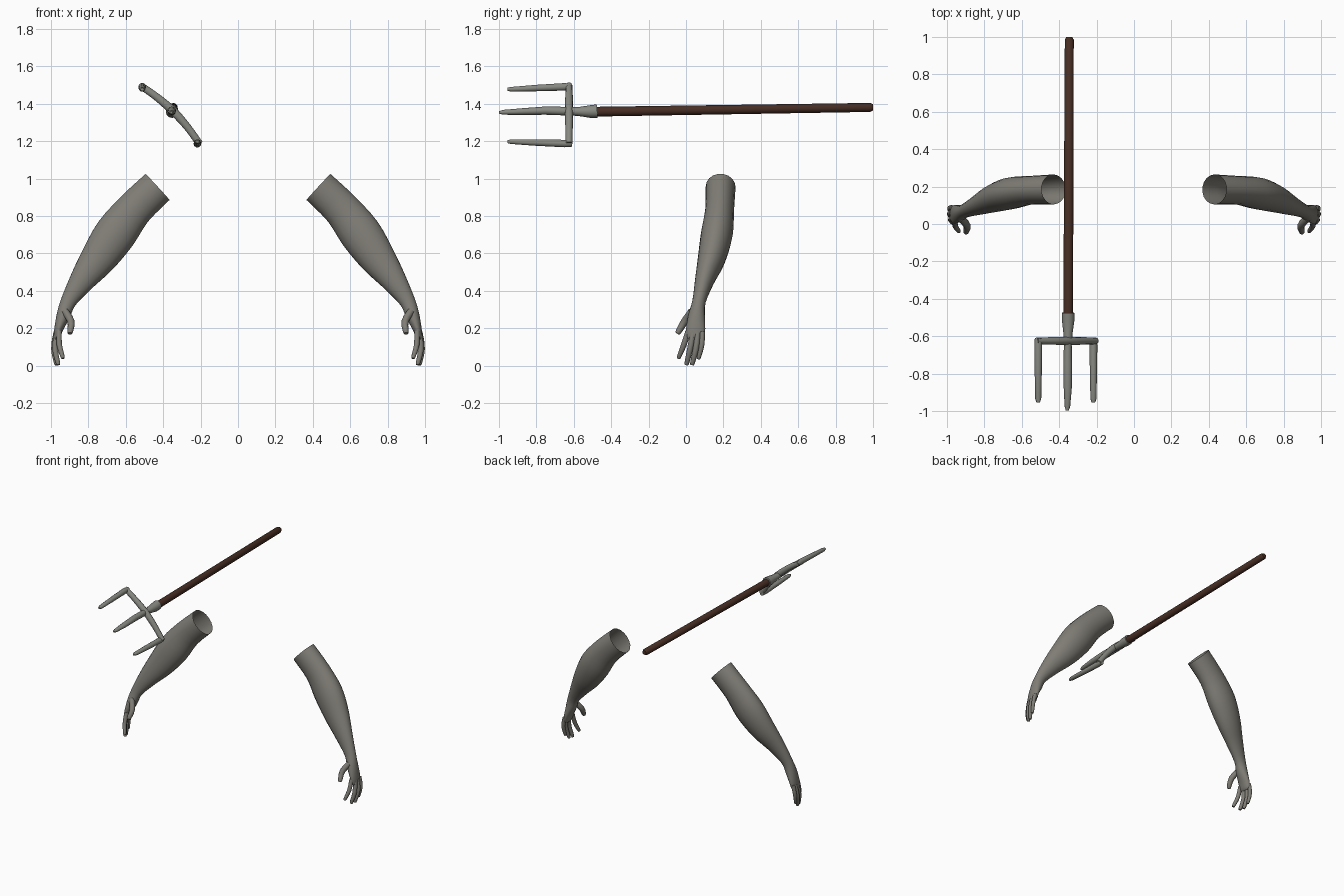
import bpy, bmesh, math
from mathutils import Vector

if "Cube" in bpy.data.objects:
    bpy.data.objects.remove(bpy.data.objects["Cube"])


def material(name, rgb):
    m = bpy.data.materials.new(name)
    m.diffuse_color = (*rgb, 1)
    m.use_nodes = True
    m.node_tree.nodes["Principled BSDF"].inputs["Base Color"].default_value = m.diffuse_color
    return m


SKIN = material("grey skin", (0.215, 0.205, 0.18))
IRON = material("grey iron", (0.25, 0.25, 0.225))
WOOD = material("dark brown wood", (0.065, 0.028, 0.018))


def spline(rows, steps):
    """Catmull-Rom sampling of rows of numbers."""
    out = []
    for i in range(len(rows) - 1):
        p = [rows[max(i - 1, 0)], rows[i], rows[i + 1], rows[min(i + 2, len(rows) - 1)]]
        for s in range(steps):
            t = s / steps
            out.append([0.5 * (2 * b + (c - a) * t + (2 * a - 5 * b + 4 * c - d) * t * t
                               + (3 * b - a - 3 * c + d) * t ** 3) for a, b, c, d in zip(*p)])
    return out + [list(rows[-1])]


def tube(bm, rows, ref, sides=12, steps=1, cap_start=True):
    """Loft ellipses; row = x, y, z, radius along ref, radius across."""
    rows = spline(rows, steps)
    pts = [Vector(r[:3]) for r in rows]
    rings = []
    for i, (p, r) in enumerate(zip(pts, rows)):
        t = (pts[min(i + 1, len(pts) - 1)] - pts[max(i - 1, 0)]).normalized()
        a = (Vector(ref) - t * t.dot(Vector(ref))).normalized()
        b = t.cross(a)
        rings.append([bm.verts.new(p + a * r[3] * math.cos(k * math.tau / sides)
                                   + b * r[4] * math.sin(k * math.tau / sides))
                      for k in range(sides)])
    for lo, hi in zip(rings, rings[1:]):
        for k in range(sides):
            n = (k + 1) % sides
            bm.faces.new((lo[k], lo[n], hi[n], hi[k]))
    bm.faces.new(rings[-1])
    if cap_start:
        bm.faces.new(rings[0][::-1])


def finish(bm, name, mat, angle=50):
    me = bpy.data.meshes.new(name)
    bm.to_mesh(me)
    bm.free()
    ob = bpy.data.objects.new(name, me)
    bpy.context.collection.objects.link(ob)
    me.materials.append(mat)
    bpy.ops.object.select_all(action='DESELECT')
    ob.select_set(True)
    bpy.context.view_layer.objects.active = ob
    bpy.ops.object.shade_smooth_by_angle(angle=math.radians(angle))
    return ob


# Arm from the open upper end to the knuckles
ARM = [(0.43, 0.185, 0.955, 0.08, 0.096), (0.555, 0.18, 0.835, 0.077, 0.10),
       (0.655, 0.165, 0.705, 0.085, 0.113), (0.745, 0.137, 0.575, 0.074, 0.098),
       (0.83, 0.10, 0.46, 0.052, 0.070), (0.905, 0.07, 0.345, 0.036, 0.043),
       (0.933, 0.057, 0.27, 0.044, 0.037), (0.957, 0.052, 0.20, 0.051, 0.025),
       (0.968, 0.05, 0.155, 0.046, 0.018), (0.972, 0.05, 0.14, 0.036, 0.010)]

# Fingers and thumb: base, middle, tip, radius
FINGERS = [((0.957, 0.012, 0.185), (0.955, -0.012, 0.11), (0.937, -0.038, 0.045), 0.015),
           ((0.968, 0.038, 0.175), (0.978, 0.022, 0.09), (0.962, 0.004, 0.012), 0.016),
           ((0.972, 0.063, 0.175), (0.984, 0.053, 0.09), (0.972, 0.034, 0.012), 0.016),
           ((0.972, 0.087, 0.18), (0.985, 0.084, 0.11), (0.980, 0.068, 0.042), 0.014),
           ((0.925, 0.03, 0.29), (0.893, -0.008, 0.235), (0.898, -0.042, 0.178), 0.020)]


def build_arm(name, side):
    bm = bmesh.new()
    tube(bm, ARM, (0, 1, 0), 18, 3, cap_start=False)
    for base, mid, tip, r in FINGERS:
        end = Vector(tip) + (Vector(tip) - Vector(mid)).normalized() * 0.008
        tube(bm, [(*base, r, r), (*mid, r, r), (*tip, r * 0.75, r * 0.75),
                  (*end, r * 0.35, r * 0.35)], (0, 1, 0), 10, 3)
    for v in bm.verts:
        v.co.x *= side
    if side < 0:
        bmesh.ops.reverse_faces(bm, faces=bm.faces)
    # the loft winding is checked against the outward side of the arm
    bm.normal_update()
    f = max((f for f in bm.faces if f.calc_center_median().z > 0.4),
            key=lambda f: f.calc_center_median().y)
    if f.normal.y < 0:
        bmesh.ops.reverse_faces(bm, faces=bm.faces)
    return finish(bm, name, SKIN)


build_arm("left_arm", 1)
build_arm("right_arm", -1)

# Wooden handle with a slightly rounded butt
bm = bmesh.new()
tube(bm, [(-0.352, -0.50, 1.357, 0.026, 0.026), (-0.346, 0.985, 1.38, 0.024, 0.024),
          (-0.346, 1.0, 1.38, 0.016, 0.016)], (1, 0, 0), 12)
finish(bm, "handle", WOOD)

# Socket running into the middle tine
bm = bmesh.new()
tube(bm, [(-0.352, -0.475, 1.36, 0.034, 0.036), (-0.352, -0.51, 1.358, 0.034, 0.034),
          (-0.353, -0.58, 1.358, 0.025, 0.023), (-0.354, -0.64, 1.36, 0.021, 0.023),
          (-0.354, -0.75, 1.363, 0.023, 0.022), (-0.354, -0.87, 1.358, 0.022, 0.018),
          (-0.356, -0.975, 1.354, 0.015, 0.013), (-0.357, -0.998, 1.353, 0.008, 0.007)],
     (1, 0, 0), 12)
finish(bm, "socket_and_middle_tine", IRON)

# Bowed crossbar
bm = bmesh.new()
tube(bm, [(-0.522, -0.625, 1.497, 0.018, 0.02), (-0.44, -0.625, 1.44, 0.02, 0.021),
          (-0.348, -0.625, 1.362, 0.022, 0.024), (-0.27, -0.625, 1.275, 0.02, 0.021),
          (-0.205, -0.625, 1.185, 0.018, 0.02)], (0, 1, 0), 10, 3)
finish(bm, "crossbar", IRON)

# Outer tines
for name, x, z0, z1 in (("upper_tine", -0.512, 1.49, 1.477), ("lower_tine", -0.217, 1.187, 1.197)):
    bm = bmesh.new()
    tube(bm, [(x, -0.61, z0, 0.018, 0.018), (x, -0.65, z0, 0.021, 0.021),
              (x, -0.80, (z0 + z1) / 2, 0.019, 0.018), (x, -0.935, z1, 0.016, 0.013),
              (x, -0.955, z1, 0.009, 0.008)], (1, 0, 0), 10)
    finish(bm, name, IRON)
